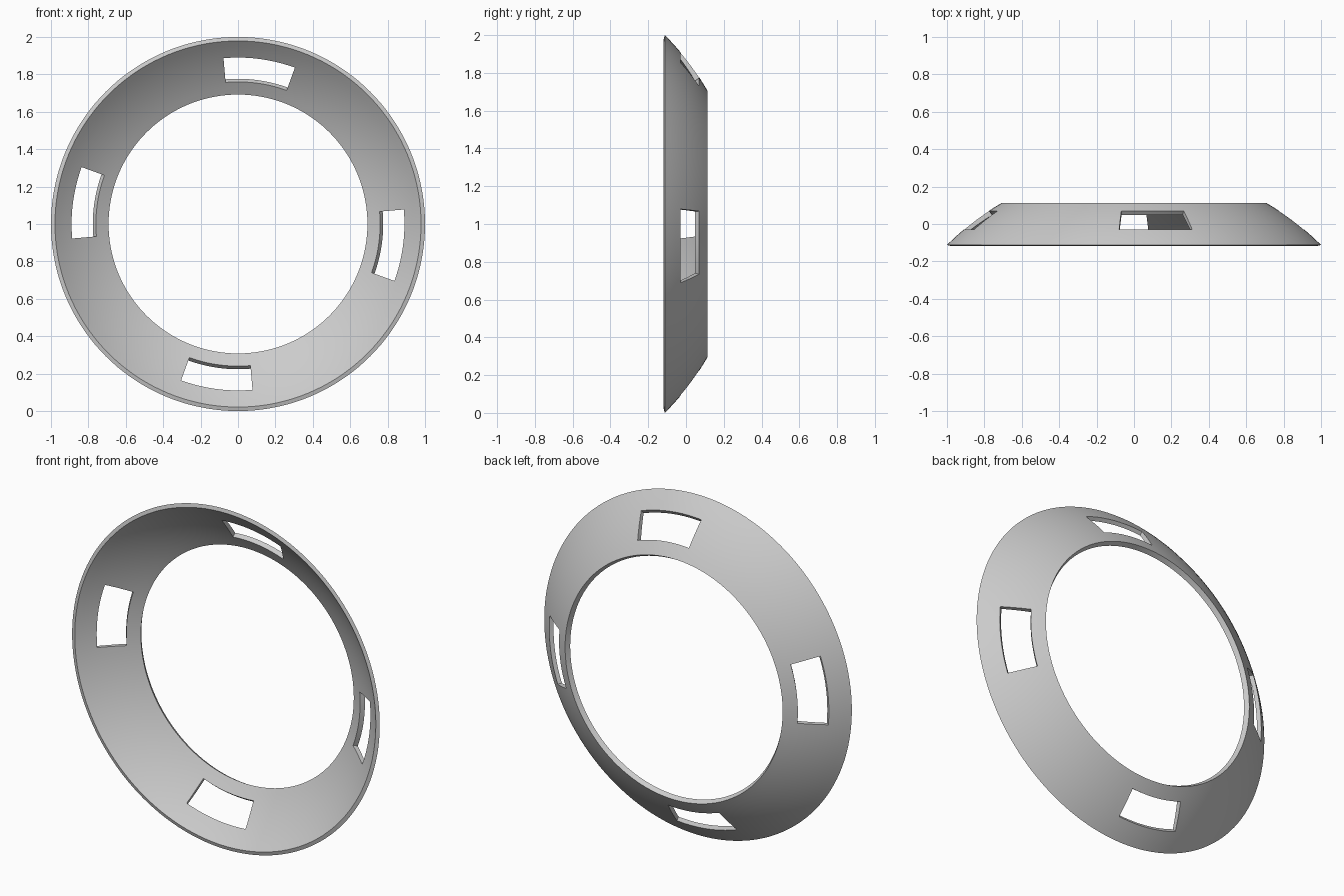
import bpy
import bmesh
from math import sin, cos, radians, sqrt

cube = bpy.data.objects.get("Cube")
if cube:
    bpy.data.objects.remove(cube)

SEGMENTS = 144             # 2.5 degrees each
SPHERE = sqrt(2)           # the ring is a zone of a sphere
HALF_DEPTH = 0.112
WALL = 0.03
# Polar angles of the rows, front rim to back rim; the slots span 40 to 33.3
ROWS = [45, 43.3, 41.6, 40, 38.3, 36.6, 35, 33.3, 31.6, 30]

grey = bpy.data.materials.new("light grey")
grey.use_nodes = True
grey.diffuse_color = (0.6, 0.6, 0.6, 1)
grey.node_tree.nodes["Principled BSDF"].inputs["Base Color"].default_value = (0.6, 0.6, 0.6, 1)

bm = bmesh.new()


def ring(radius, y):
    verts = []
    for i in range(SEGMENTS):
        a = radians(360 * i / SEGMENTS)
        verts.append(bm.verts.new((radius * sin(a), y, 1 + radius * cos(a))))
    return verts


# Outer and inner skins as matching rings of vertices
outer, inner = [], []
for polar in ROWS:
    t = radians(polar)
    r, y = SPHERE * sin(t), SPHERE * cos(t) - 1 - HALF_DEPTH
    back = (45 - polar) / 15
    outer.append(ring(r, y))
    inner.append(ring(r - WALL * sin(t), y - 0.006 - 0.02 * back))


def solid(row, seg):
    """False outside the band and inside the four slots."""
    if not 0 <= row < len(ROWS) - 1:
        return False
    angle = ((seg % SEGMENTS) + 0.5) * 360 / SEGMENTS
    in_slot = (angle + 5) % 90 < 25 and 33.3 < (ROWS[row] + ROWS[row + 1]) / 2 < 40
    return not in_slot


# Skin faces, plus walls wherever a cell borders an opening
for row in range(len(ROWS) - 1):
    for seg in range(SEGMENTS):
        if not solid(row, seg):
            continue
        nxt = (seg + 1) % SEGMENTS
        corners = [(row, seg), (row, nxt), (row + 1, nxt), (row + 1, seg)]
        bm.faces.new([outer[r][s] for r, s in corners])
        bm.faces.new([inner[r][s] for r, s in reversed(corners)])
        neighbours = [(row - 1, seg), (row, seg + 1), (row + 1, seg), (row, seg - 1)]
        for k, cell in enumerate(neighbours):
            if not solid(*cell):
                (r0, s0), (r1, s1) = corners[k], corners[(k + 1) % 4]
                bm.faces.new([outer[r1][s1], outer[r0][s0], inner[r0][s0], inner[r1][s1]])

loose = [v for v in bm.verts if not v.link_faces]
bmesh.ops.delete(bm, geom=loose, context='VERTS')
bmesh.ops.recalc_face_normals(bm, faces=bm.faces)

mesh = bpy.data.meshes.new("slotted_ring")
bm.to_mesh(mesh)
bm.free()
mesh.materials.append(grey)
obj = bpy.data.objects.new("slotted_ring", mesh)
bpy.context.collection.objects.link(obj)

# Smooth skins with crisp rims and slot edges
for other in bpy.context.selected_objects:
    other.select_set(False)
obj.select_set(True)
bpy.context.view_layer.objects.active = obj
bpy.ops.object.shade_smooth_by_angle(angle=radians(30))
